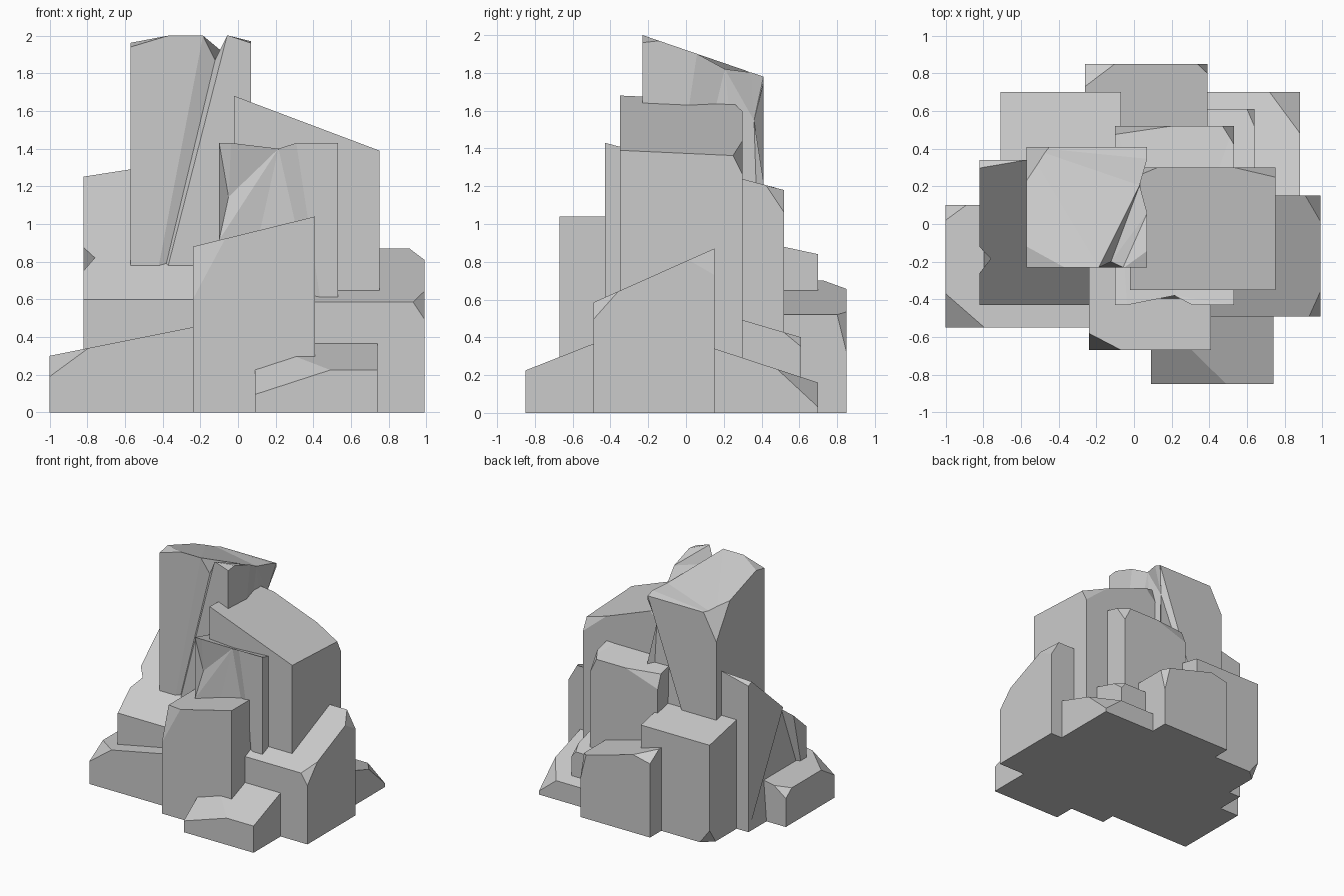
import bpy, bmesh
from mathutils import Vector

if "Cube" in bpy.data.objects:
    bpy.data.objects.remove(bpy.data.objects["Cube"])

SIGN = {'L': -1, 'R': 1, 'F': -1, 'B': 1, 'D': -1, 'T': 1}


def rock(name, x, y, top, dents=(), chips=()):
    """Column on the ground with a slanted top (heights: left-front, right-front, left-back).
    dents: (corner, corner, three fractions along the edge, offset of the middle point)
    chips: (corner, cut distances along x, y, z)"""
    lf, rf, lb = top
    h = {'LF': lf, 'RF': rf, 'LB': lb, 'RB': rf + lb - lf}
    bm = bmesh.new()
    v = {}
    for k in h:
        px, py = x[k[0] == 'R'], y[k[1] == 'B']
        v[k + 'D'] = bm.verts.new((px, py, 0))
        v[k + 'T'] = bm.verts.new((px, py, h[k]))
    ring = ['LF', 'RF', 'RB', 'LB']
    bm.faces.new([v[k + 'T'] for k in ring])
    bm.faces.new([v[k + 'D'] for k in reversed(ring)])
    for a, b in zip(ring, ring[1:] + ring[:1]):
        bm.faces.new([v[a + 'D'], v[b + 'D'], v[b + 'T'], v[a + 'T']])
    pos = {k: p.co.copy() for k, p in v.items()}

    # notches in the edges
    for a, b, ts, off in dents:
        cur = v[a]
        for i, t in enumerate(ts):
            edge = bm.edges.get((cur, v[b]))
            cur = bmesh.utils.edge_split(edge, cur, 0.5)[1]
            cur.co = pos[a].lerp(pos[b], t)
            if i == 1:
                cur.co += Vector(off)
    if dents:
        big = [f for f in bm.faces if len(f.verts) > 4]
        bmesh.ops.triangulate(bm, faces=big)

    # broken corners
    for c, *d in chips:
        s = [SIGN[ch] for ch in c]
        n = Vector([s[i] / d[i] for i in range(3)])
        p = pos[c] - Vector((s[0] * d[0], 0, 0))
        res = bmesh.ops.bisect_plane(bm, geom=bm.verts[:] + bm.edges[:] + bm.faces[:],
                                     plane_co=p, plane_no=n.normalized(), clear_outer=True)
        cut = [e for e in res['geom_cut'] if isinstance(e, bmesh.types.BMEdge)]
        bmesh.ops.holes_fill(bm, edges=cut, sides=0)
    bmesh.ops.recalc_face_normals(bm, faces=bm.faces[:])
    me = bpy.data.meshes.new(name)
    bm.to_mesh(me)
    bm.free()
    bpy.context.collection.objects.link(bpy.data.objects.new(name, me))


# upper columns
rock('summit_column', (-0.57, 0.07), (-0.23, 0.41), (2.0, 2.0, 1.78),
     [('LFT', 'RFT', (0.6, 0.7, 0.8), (0, 0.03, -0.13)),
      ('RBD', 'RBT', (0.69, 0.87, 0.98), (-0.05, -0.05, 0)),
      ('RFT', 'RBT', (0.45, 0.68, 0.9), (-0.04, 0, -0.03))],
     [('LFT', 0.2, 0.3, 0.06), ('RFT', 0.12, 0.35, 0.04), ('LBT', 0.12, 0.14, 0.22)])
rock('right_shoulder', (-0.02, 0.75), (-0.35, 0.30), (1.68, 1.39, 1.65),
     [('RFD', 'RFT', (0.62, 0.66, 0.80), (-0.13, 0.15, 0)),
      ('RBD', 'RBT', (0.6, 0.72, 0.93), (-0.03, -0.09, 0))],
     [('RBT', 0.12, 0.05, 0.1), ('LBT', 0.2, 0.06, 0.2)])
rock('middle_column', (-0.10, 0.53), (-0.43, 0.52), (1.43, 1.43, 1.18),
     [('LFD', 'LFT', (0.64, 0.8, 0.93), (0.05, 0.04, 0)),
      ('LFT', 'RFT', (0.1, 0.5, 0.65), (0, 0.05, -0.03))],
     [('LBT', 0.3, 0.04, 0.1), ('RBT', 0.06, 0.08, 0.12)])
rock('left_slope', (-0.82, -0.02), (-0.43, 0.34), (0.60, 0.60, 1.29),
     [('LFT', 'LBT', (0.22, 0.32, 0.4), (0.06, 0, 0))],
     [('LBT', 0.25, 0.12, 0.06)])

# surrounding lower blocks
rock('front_column', (-0.24, 0.41), (-0.67, 0.10), (0.88, 1.04, 0.88),
     [('RFD', 'RFT', (0.6, 0.85, 0.98), (-0.03, 0.04, 0))],
     [('LFT', 0.15, 0.09, 0.28)])
rock('right_block', (0.30, 0.99), (-0.49, 0.15), (0.585, 0.585, 0.87),
     [('RFD', 'RFT', (0.16, 0.3, 0.46), (-0.08, 0.06, 0))],
     [('RBT', 0.08, 0.24, 0.14), ('RFT', 0.06, 0.08, 0.09)])
rock('back_left_block', (-0.71, -0.07), (0.05, 0.70), (0.98, 0.98, 0.84),
     [('LBD', 'LBT', (0.4, 0.48, 0.85), (0.13, -0.02, 0))],
     [('LBD', 0.09, 0.08, 0.12)])
rock('back_block', (-0.26, 0.39), (0.20, 0.85), (0.70, 0.52, 0.70),
     (), [('LBT', 0.35, 0.12, 0.08), ('RBT', 0.05, 0.05, 0.2)])

# low foot stones
rock('left_foot', (-1.0, -0.15), (-0.55, 0.10), (0.30, 0.47, 0.30),
     (), [('LFT', 0.15, 0.18, 0.11), ('LBT', 0.08, 0.08, 0.06)])
rock('front_foot', (0.09, 0.74), (-0.85, -0.20), (0.225, 0.225, 0.48),
     (), [('LFT', 0.4, 0.18, 0.13)])
rock('back_right_foot', (0.20, 0.88), (0.0, 0.70), (0.39, 0.39, 0.16),
     (), [('RBT', 0.16, 0.14, 0.13)])
rock('back_right_step', (0.0, 0.64), (0.0, 0.61), (0.58, 0.58, 0.40),
     (), [('RBT', 0.04, 0.06, 0.05)])
